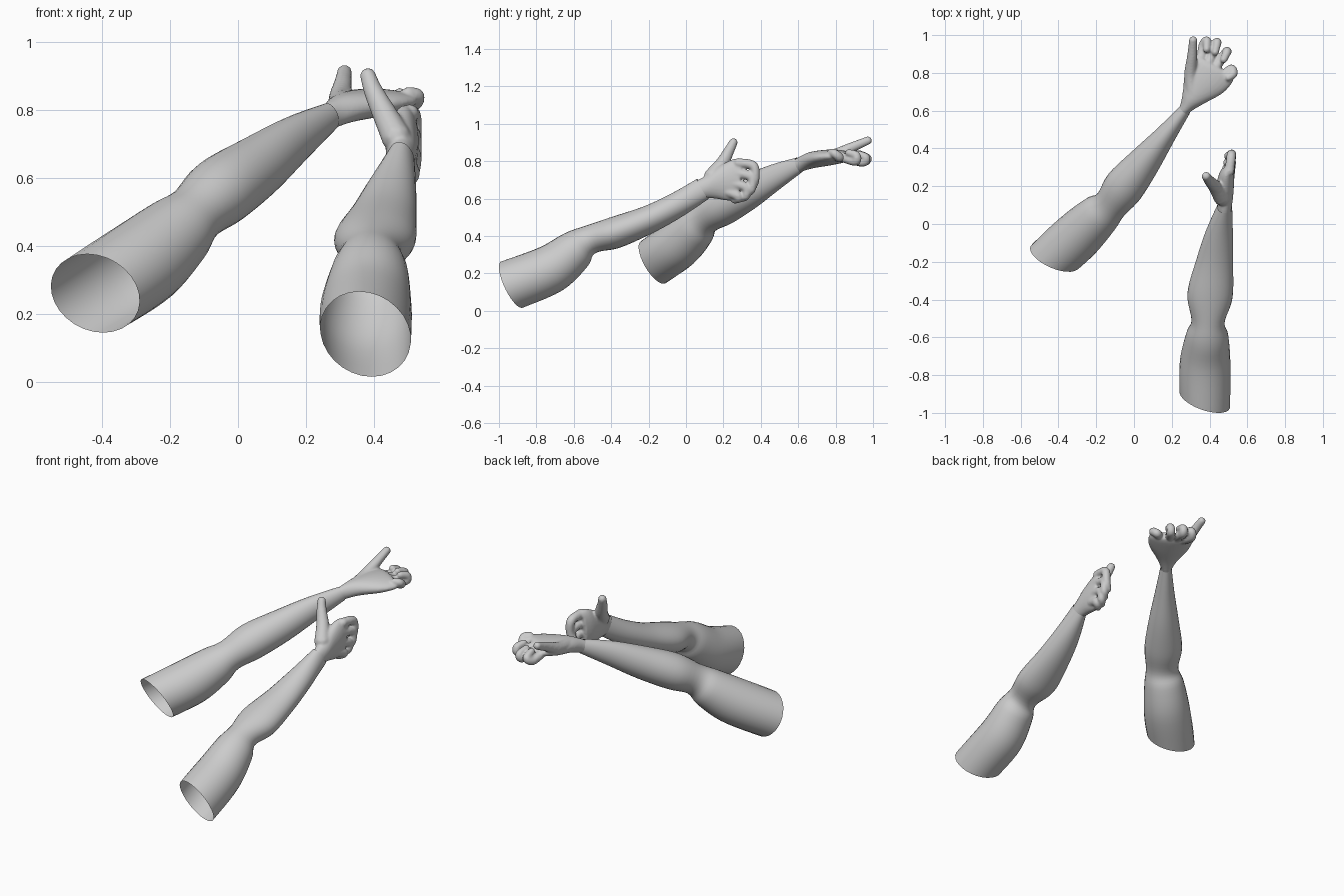
import bpy, bmesh, math
from mathutils import Vector, Matrix

if "Cube" in bpy.data.objects:
    bpy.data.objects.remove(bpy.data.objects["Cube"])

UP = Vector((0, 0, 1))


def catmull(p0, p1, p2, p3, t):
    return [0.5 * (2 * b + (c - a) * t + (2 * a - 5 * b + 4 * c - d) * t * t
            + (3 * b - a - 3 * c + d) * t ** 3) for a, b, c, d in zip(p0, p1, p2, p3)]


def smooth_path(rows, steps=5):
    out = []
    for i in range(len(rows) - 1):
        p = [rows[max(i - 1, 0)], rows[i], rows[i + 1], rows[min(i + 2, len(rows) - 1)]]
        out += [catmull(*p, k / steps) for k in range(steps)]
    return out + [list(rows[-1])]


def loft(bm, rows, first=None, facing=None, sides=28, caps=False):
    """Sweep ellipses (x, y, z, half width, half height) along a smooth path."""
    pts = [Vector(r[:3]) for r in rows]
    full = []
    for i, r in enumerate(rows):
        d = (pts[min(i + 1, len(pts) - 1)] - pts[max(i - 1, 0)]).normalized()
        if facing and i:
            d = Vector(facing).normalized()
        if first and i == 0:
            d = Vector(first).normalized()
        full.append(list(r) + list(d))
    rings = []
    for r in smooth_path(full):
        c, a, b, t = Vector(r[:3]), r[3], r[4], Vector(r[5:]).normalized()
        u = t.cross(UP)
        if u.length < 0.05:
            u = Vector((1, 0, 0))
        u.normalize()
        v = u.cross(t)
        rings.append([bm.verts.new(c + u * a * math.cos(w) + v * b * math.sin(w))
                      for w in (2 * math.pi * k / sides for k in range(sides))])
    for p, q in zip(rings, rings[1:]):
        for k in range(sides):
            n = (k + 1) % sides
            bm.faces.new((p[k], p[n], q[n], q[k]))
    if caps:
        bm.faces.new(rings[0][::-1])
        bm.faces.new(rings[-1])


def tube(bm, pts):
    """Finger: round tube built as a chain of overlapping spheres."""
    for x, y, z, r in smooth_path(pts, 7):
        bmesh.ops.create_icosphere(bm, subdivisions=2, radius=r,
                                   matrix=Matrix.Translation((x, y, z)))


def finish(bm, name):
    bmesh.ops.recalc_face_normals(bm, faces=bm.faces)
    me = bpy.data.meshes.new(name)
    bm.to_mesh(me)
    bm.free()
    me.polygons.foreach_set("use_smooth", [True] * len(me.polygons))
    ob = bpy.data.objects.new(name, me)
    bpy.context.collection.objects.link(ob)
    return ob


def arm(name, rows, first):
    bm = bmesh.new()
    loft(bm, rows, first=first)
    finish(bm, name)


def hand(name, palm, facing, fingers, thumb):
    bm = bmesh.new()
    loft(bm, palm, facing=facing, caps=True)
    for f in fingers:
        tube(bm, [p + (r,) for p, r in zip(f, (0.027, 0.026, 0.024, 0.02))])
    tube(bm, thumb)
    ob = finish(bm, name)
    m = ob.modifiers.new("fuse", 'REMESH')
    m.mode, m.voxel_size, m.use_smooth_shade = 'VOXEL', 0.006, True
    s = ob.modifiers.new("soften", 'SMOOTH')
    s.factor, s.iterations = 0.5, 6


# left arm: open upper arm, pinched elbow, forearm, thin wrist
arm("left_arm", [
    (-.42, -.175, .26, .14, .13),
    (-.275, -.04, .355, .13, .13),
    (-.18, .05, .44, .112, .11),
    (-.125, .10, .495, .092, .088),
    (-.05, .20, .56, .107, .102),
    (.06, .335, .635, .085, .092),
    (.17, .475, .715, .055, .07),
    (.27, .605, .78, .032, .042)], first=(.35, .8, .45))

# left hand: palm up, fingers curled, thumb stretched out
hand("left_hand", [
    (.25, .58, .768, .028, .034),
    (.275, .615, .785, .034, .041),
    (.315, .67, .805, .065, .044),
    (.37, .75, .818, .115, .043),
    (.415, .815, .825, .125, .036),
    (.43, .84, .825, .11, .025)], (.5, .86, .08), [
    [(.355, .85, .82), (.365, .94, .795), (.385, .97, .815), (.385, .925, .84)],
    [(.40, .86, .82), (.43, .945, .795), (.44, .96, .82), (.43, .91, .84)],
    [(.44, .84, .82), (.485, .905, .80), (.492, .91, .83), (.475, .87, .845)],
    [(.48, .79, .83), (.515, .82, .82), (.525, .795, .84), (.50, .775, .848)]],
    [(.31, .69, .81, .042), (.30, .79, .83, .036), (.308, .89, .875, .028),
     (.313, .972, .91, .023)])

# right arm
arm("right_arm", [
    (.375, -.93, .14, .14, .137),
    (.377, -.72, .225, .133, .13),
    (.388, -.59, .325, .112, .108),
    (.392, -.515, .38, .088, .078),
    (.402, -.38, .418, .12, .085),
    (.428, -.20, .488, .098, .075),
    (.452, -.05, .565, .073, .068),
    (.48, .09, .652, .04, .062)], first=(.3, .85, .4))

# right hand: thumb up, fingers drooping forward
hand("right_hand", [
    (.477, .055, .632, .034, .054),
    (.48, .10, .66, .039, .062),
    (.48, .16, .685, .046, .085),
    (.487, .24, .70, .044, .112),
    (.497, .29, .705, .034, .105)], (.05, 1, -.12), [
    [(.505, .28, .79), (.515, .36, .775), (.515, .37, .705), (.495, .36, .665)],
    [(.505, .27, .735), (.515, .35, .715), (.515, .35, .65), (.49, .325, .63)],
    [(.505, .25, .68), (.515, .32, .66), (.51, .32, .615), (.485, .295, .60)],
    [(.50, .225, .635), (.51, .275, .615), (.505, .28, .60), (.485, .26, .592)]],
    [(.465, .14, .72, .045), (.43, .195, .79, .037), (.398, .23, .855, .029),
     (.382, .253, .90, .024)])
